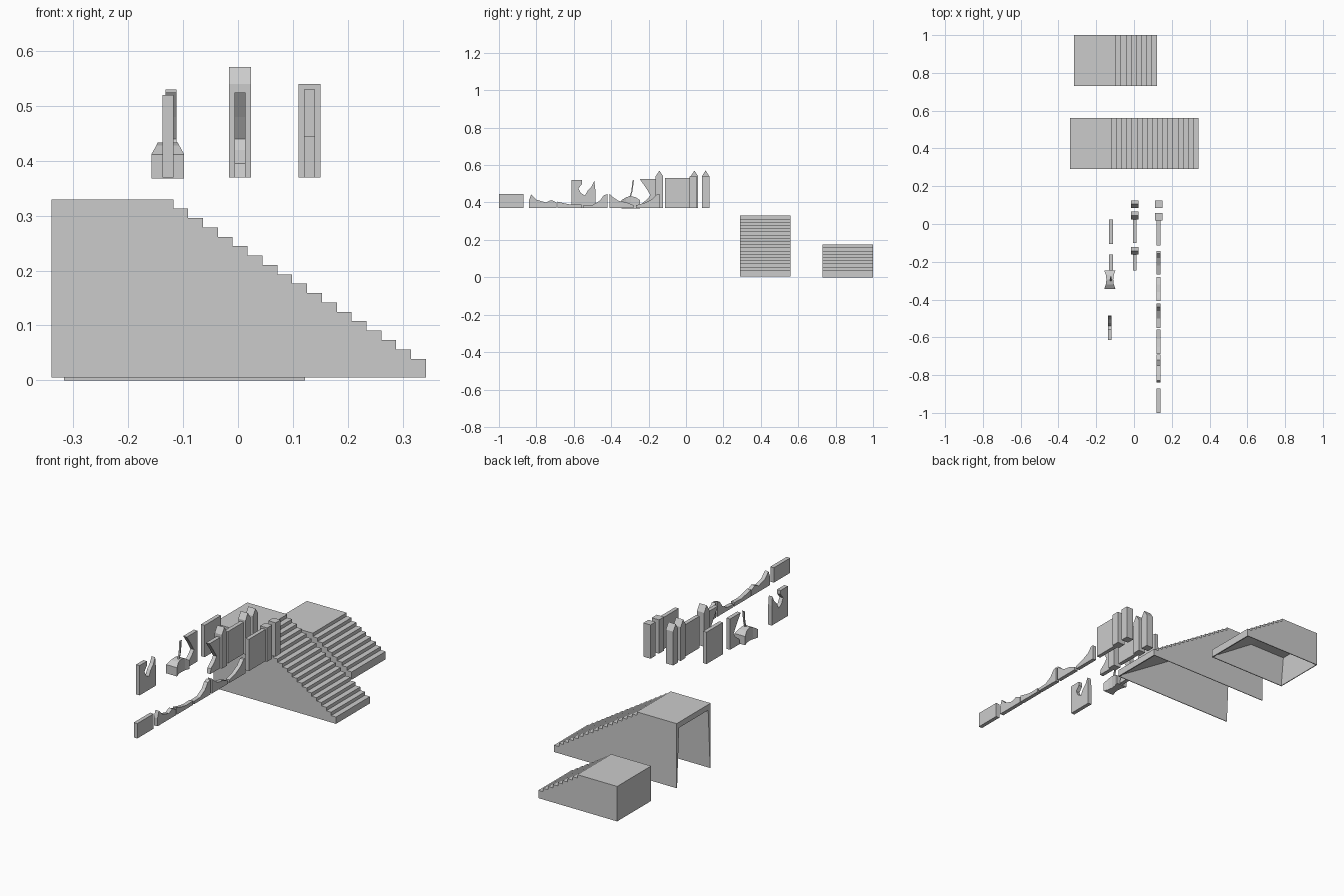
import bpy, bmesh

if "Cube" in bpy.data.objects:
    bpy.data.objects.remove(bpy.data.objects["Cube"])

BASE = 0.37  # underside of all wall pieces


def mesh_object(name, verts, faces):
    me = bpy.data.meshes.new(name)
    me.from_pydata(verts, [], faces)
    bm = bmesh.new()
    bm.from_mesh(me)
    bmesh.ops.recalc_face_normals(bm, faces=bm.faces)
    bm.to_mesh(me)
    bm.free()
    ob = bpy.data.objects.new(name, me)
    bpy.context.collection.objects.link(ob)
    return ob


def loft(name, rings):
    """Join equal-sized rings of points and cap both ends."""
    n = len(rings[0])
    verts = [p for r in rings for p in r]
    faces = [tuple(range(n)), tuple(range(len(verts) - n, len(verts)))]
    for k in range(len(rings) - 1):
        for i in range(n):
            j = (i + 1) % n
            faces.append((k*n + i, k*n + j, (k+1)*n + j, (k+1)*n + i))
    return mesh_object(name, verts, faces)


def slab(name, x, width, profile):
    """Extrude a (y, z) profile along x."""
    return loft(name, [[(x + s * width / 2, y, z) for y, z in profile] for s in (-1, 1)])


def wall(name, x, y0, y1, top=0.53):
    return slab(name, x, 0.02, [(y0, BASE), (y1, BASE), (y1, top), (y0, top)])


def post(name, x, y, pointed):
    h = 0.02
    pts = [(y - h, BASE), (y + h, BASE), (y + h, 0.54)]
    if pointed:
        pts.append((y, 0.571))
    pts.append((y - h, 0.54))
    return slab(name, x, 0.04, pts)


def staircase(name, x0, y0, y1, z0, top, steps, open_end):
    run, rise, deck = 0.0271, 0.0171, 0.222
    x, z = x0 + deck, top
    pts = [(x0, z0), (x0, top), (x, top)]
    for _ in range(steps):
        z -= rise
        pts.append((x, z))
        x += run
        pts.append((x, z))
    pts.append((x, z0))
    ob = loft(name, [[(px, y, pz) for px, pz in pts] for y in (y0, y1)])
    # hollow underside whose side walls thin out toward the floor
    ceil = top - 0.028
    back = x0 - 0.05 if open_end else x0 + 0.004
    void = [(back, z0 - 0.01), (back, ceil), (x0 + deck - 0.015, ceil), (x - 0.006, z0 + 0.006), (x - 0.006, z0 - 0.01)]

    def inset(pz):
        return 0.003 + 0.016 * (pz - z0 + 0.01) / (ceil - z0)

    cut = loft(name + "_void", [[(px, y0 + inset(pz), pz) for px, pz in void],
                                [(px, y1 - inset(pz), pz) for px, pz in void]])
    cut.hide_render = True
    cut.hide_set(True)
    mod = ob.modifiers.new("hollow", 'BOOLEAN')
    mod.operation = 'DIFFERENCE'
    mod.solver = 'EXACT'
    mod.object = cut
    # bake the cut and remove the helper
    bpy.context.view_layer.objects.active = ob
    bpy.ops.object.modifier_apply(modifier=mod.name)
    bpy.data.objects.remove(cut)


# Staircases
staircase("tall_stairs", -0.34, 0.29, 0.56, 0.005, 0.33, 17, True)
staircase("short_stairs", -0.317, 0.73, 1.0, 0.0, 0.176, 8, False)

# Posts: pointed in the middle row, flat in the right row
for i, y in enumerate((0.105, 0.045, -0.142)):
    post(f"pointed_post_{i}", 0.004, y, True)
for i, y in enumerate((0.105, 0.038)):
    post(f"flat_post_{i}", 0.13, y, False)

# Full walls
wall("middle_wall", 0.004, -0.10, 0.025)
wall("right_wall", 0.13, -0.113, 0.018)
wall("left_wall", -0.122, -0.105, 0.025)
wall("low_wall", 0.13, -1.0, -0.87, 0.445)

# Half-broken walls with a jagged edge
for name, x in (("middle_broken_wall", 0.004), ("left_broken_wall", -0.122)):
    slab(name, x, 0.02, [(-0.162, BASE), (-0.24, BASE), (-0.235, 0.395), (-0.205, 0.42),
                         (-0.19, 0.44), (-0.215, 0.48), (-0.247, 0.525), (-0.162, 0.525)])

# Wall with a ragged gap in the top
slab("notched_wall", -0.128, 0.02, [(-0.613, BASE), (-0.485, BASE), (-0.485, 0.47), (-0.49, 0.515),
     (-0.505, 0.485), (-0.525, 0.465), (-0.54, 0.437), (-0.562, 0.45), (-0.575, 0.475),
     (-0.555, 0.5), (-0.555, 0.52), (-0.613, 0.52)])

# Collapsed wall stumps
stumps = [
    [(-0.84, 0.41), (-0.828, 0.443), (-0.80, 0.415), (-0.75, 0.40), (-0.72, 0.413), (-0.692, 0.40)],
    [(-0.687, 0.405), (-0.65, 0.395), (-0.61, 0.388), (-0.558, 0.39)],
    [(-0.55, 0.385), (-0.50, 0.387), (-0.46, 0.41), (-0.44, 0.438), (-0.42, 0.445)],
    [(-0.408, 0.445), (-0.395, 0.432), (-0.36, 0.408), (-0.32, 0.402), (-0.28, 0.385)],
    [(-0.268, 0.385), (-0.22, 0.398), (-0.18, 0.418), (-0.155, 0.445), (-0.142, 0.445)],
]
for i, top in enumerate(stumps):
    slab(f"wall_stump_{i}", 0.13, 0.02, [(top[0][0], BASE)] + top + [(top[-1][0], BASE)])

# Rubble mound, pinched in the middle, with a leaning rod
sections = [(-0.345, 0.03, 0.412), (-0.32, 0.021, 0.428), (-0.295, 0.018, 0.434),
            (-0.27, 0.021, 0.428), (-0.245, 0.03, 0.412)]
loft("rubble_mound", [[(-0.128 - w, y, 0.368), (-0.128 + w, y, 0.368),
                       (-0.128 + w, y, h), (-0.128 - w, y, h)] for y, w, h in sections])
slab("leaning_rod", -0.122, 0.008, [(-0.304, 0.425), (-0.297, 0.425), (-0.286, 0.46),
                                    (-0.278, 0.52), (-0.287, 0.515), (-0.292, 0.46)])
